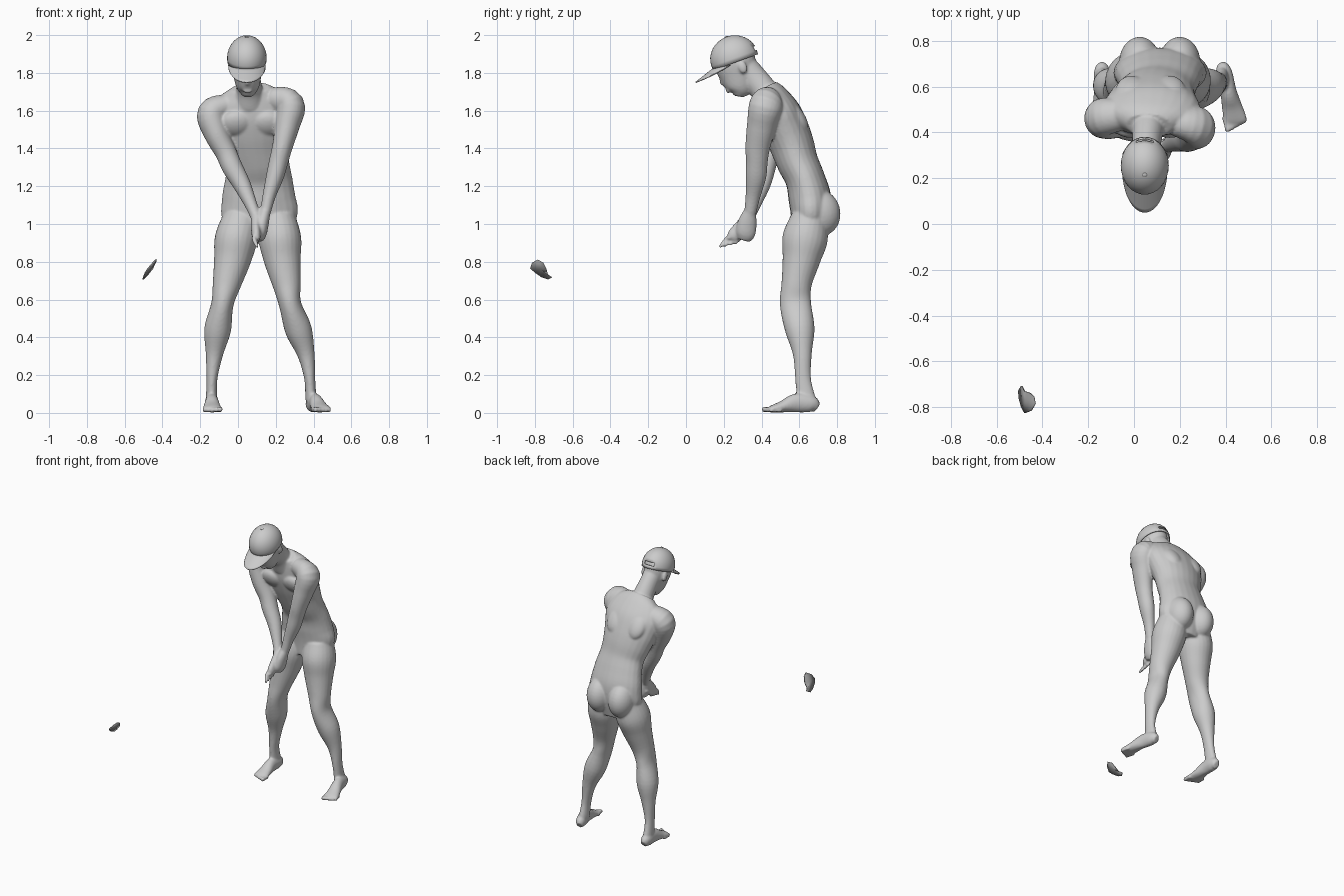
import bpy, bmesh, math
from mathutils import Vector, Matrix

cube = bpy.data.objects.get("Cube")
if cube:
    bpy.data.objects.remove(cube, do_unlink=True)


def make_material(name, value):
    mat = bpy.data.materials.new(name)
    mat.use_nodes = True
    colour = (value, value, value, 1)
    mat.diffuse_color = colour
    mat.node_tree.nodes["Principled BSDF"].inputs["Base Color"].default_value = colour
    return mat


light_grey = make_material("light grey", 0.6)
dark_grey = make_material("dark grey", 0.3)


def resample(stations, steps=5):
    """Catmull-Rom curve through the stations (x, y, z, half width, half depth)."""
    pts = [Vector(s) for s in stations]
    pts = [pts[0] * 2 - pts[1]] + pts + [pts[-1] * 2 - pts[-2]]
    out = []
    for a, b, c, d in zip(pts, pts[1:], pts[2:], pts[3:]):
        for k in range(steps):
            t = k / steps
            out.append((b * 2 + (c - a) * t + (a * 2 - b * 5 + c * 4 - d) * t**2
                        + (b * 3 - a - c * 3 + d) * t**3) / 2)
    return out + [pts[-2]]


def loft(bm, stations, sides=24):
    """Closed tube of elliptical sections standing across the path."""
    path = resample(stations)
    centres = [Vector(p[:3]) for p in path]
    rings = []
    for i, p in enumerate(path):
        tangent = (centres[min(i + 1, len(path) - 1)] - centres[max(i - 1, 0)]).normalized()
        side = Vector((1, 0, 0))
        side = (side - tangent * side.dot(tangent)).normalized()
        depth = tangent.cross(side)
        ring = []
        for k in range(sides):
            a = math.tau * k / sides
            ring.append(bm.verts.new(centres[i] + side * p[3] * math.cos(a)
                                     + depth * p[4] * math.sin(a)))
        rings.append(ring)
    for r, s in zip(rings, rings[1:]):
        for k in range(sides):
            n = (k + 1) % sides
            bm.faces.new((r[k], r[n], s[n], s[k]))
    bm.faces.new(rings[0][::-1])
    bm.faces.new(rings[-1])


def ellipsoid(bm, centre, radii, tilt=0):
    matrix = (Matrix.Translation(centre) @ Matrix.Rotation(math.radians(tilt), 4, "X")
              @ Matrix.Diagonal((*radii, 1)))
    bmesh.ops.create_uvsphere(bm, u_segments=32, v_segments=16, radius=1, matrix=matrix)


def finish(bm, name, material, angle=40):
    bmesh.ops.recalc_face_normals(bm, faces=bm.faces)
    mesh = bpy.data.meshes.new(name)
    bm.to_mesh(mesh)
    bm.free()
    obj = bpy.data.objects.new(name, mesh)
    bpy.context.collection.objects.link(obj)
    mesh.materials.append(material)
    for face in mesh.polygons:
        face.use_smooth = True
    return obj


body = bmesh.new()

# Torso, leaning forward from the hips
loft(body, [(.115, .65, .93, .13, .09), (.115, .66, 1.04, .20, .105),
            (.11, .655, 1.14, .195, .113), (.11, .63, 1.24, .178, .105),
            (.105, .59, 1.33, .165, .11), (.09, .56, 1.42, .18, .118),
            (.08, .53, 1.5, .2, .12), (.075, .495, 1.59, .215, .112),
            (.07, .46, 1.67, .18, .085), (.065, .43, 1.72, .1, .06)])

# Buttocks, chest and shoulder blades
for x in (.025, .2):
    ellipsoid(body, (x, .705, 1.06), (.09, .112, .125), 15)
for x in (-.01, .155):
    ellipsoid(body, (x, .43, 1.53), (.085, .045, .075), 30)
    ellipsoid(body, (x, .58, 1.57), (.07, .045, .1), 35)

# Neck and head
loft(body, [(.062, .45, 1.64, .085, .08), (.06, .41, 1.71, .07, .072),
            (.055, .36, 1.77, .064, .072), (.05, .31, 1.83, .065, .07)])
loft(body, [(.052, .28, 1.675, .025, .025), (.052, .285, 1.715, .056, .07),
            (.05, .275, 1.78, .074, .095), (.047, .26, 1.85, .088, .11),
            (.047, .25, 1.92, .08, .1), (.047, .245, 1.965, .045, .05)])
loft(body, [(.05, .19, 1.79, .008, .01), (.05, .195, 1.755, .014, .018),
            (.05, .205, 1.738, .014, .012)])
ellipsoid(body, (.052, .225, 1.705), (.026, .014, .012), 25)
for side in (-1, 1):
    ellipsoid(body, (.048 + side * .086, .3, 1.83), (.013, .023, .035), 20)

# Arms, both reaching down to a shared grip
loft(body, [(.18, .45, 1.66, .06, .07), (.275, .425, 1.63, .078, .09),
            (.26, .4, 1.52, .066, .078), (.235, .38, 1.41, .054, .066),
            (.215, .375, 1.33, .051, .058), (.195, .37, 1.25, .047, .055),
            (.165, .355, 1.15, .035, .04), (.145, .34, 1.06, .028, .032)])
loft(body, [(-.05, .48, 1.63, .06, .07), (-.138, .465, 1.585, .078, .085),
            (-.115, .445, 1.48, .066, .075), (-.065, .435, 1.38, .057, .06),
            (-.03, .42, 1.3, .055, .055), (.02, .4, 1.21, .047, .048),
            (.07, .36, 1.1, .033, .035), (.098, .33, 1.03, .028, .03)])

# Hands: a closed left fist over a right hand with reaching fingers
loft(body, [(.145, .34, 1.07, .028, .032), (.13, .325, 1.01, .034, .05),
            (.12, .315, .95, .032, .052), (.112, .305, .915, .02, .035)])
loft(body, [(.098, .33, 1.04, .028, .03), (.095, .295, .98, .026, .042),
            (.097, .255, .94, .024, .038), (.1, .24, .92, .018, .025)])
for k in range(4):
    y = .185 + k * .027
    z = .885 + k * .006
    loft(body, [(.092, y + .07, z + .065, .012, .014), (.085, y + .03, z + .035, .012, .013),
                (.1, y, z, .01, .01), (.108, y - .008, z - .008, .005, .005)], 12)
loft(body, [(.11, .3, 1.0, .016, .018), (.095, .26, .96, .014, .014),
            (.105, .22, .92, .009, .009)], 12)

# Legs: shared heights and thickness, each with its own sideways path
leg_rows = [(.655, 1.03, .1, .1), (.63, .92, .113, .12), (.61, .81, .098, .1),
            (.585, .68, .075, .08), (.58, .574, .059, .083), (.603, .44, .071, .078),
            (.616, .31, .046, .05), (.62, .18, .029, .042), (.637, .07, .03, .05)]
right_path = [.02, -.01, -.03, -.06, -.083, -.108, -.125, -.138, -.14]
left_path = [.205, .222, .235, .258, .276, .32, .36, .38, .386]
for path in (right_path, left_path):
    loft(body, [(x, *row) for x, row in zip(path, leg_rows)])


# Feet with five toes
def foot(heel, toe, big_toe_side):
    heel, toe = Vector(heel), Vector(toe)
    rows = [(0, .022, .026), (.12, .036, .045), (.4, .036, .05),
            (.65, .045, .031), (.84, .052, .019), (.9, .048, .013)]
    loft(body, [(*heel.lerp(toe, t), h + .002, w, h) for t, w, h in rows])
    for k in range(5):
        spread = big_toe_side * (.043 - k * .0215)
        size = .0165 - .0015 * k
        reach = 1 - .035 * k
        line = []
        for t, scale in ((reach - .2, 1), (reach - .06, .85), (reach, .95), (reach + .03, .6)):
            p = heel.lerp(toe, t)
            line.append((p.x + spread, p.y, size + .002, size * scale * .8, size * scale))
        loft(body, line, 12)


foot((-.14, .695), (-.136, .42), 1)
foot((.385, .695), (.452, .41), -1)

# Fuse the body parts into one soft skin
figure = finish(body, "body", light_grey)
remesh = figure.modifiers.new("skin", "REMESH")
remesh.mode = "VOXEL"
remesh.voxel_size = .007
remesh.use_smooth_shade = True
soften = figure.modifiers.new("soften", "SMOOTH")
soften.factor = .5
soften.iterations = 6

# Cap crown with a rear opening, tipped forward with the head
cap_frame = Matrix.Translation((.047, .255, 1.878)) @ Matrix.Rotation(math.radians(20), 4, "X")
crown = bmesh.new()
ellipsoid(crown, (0, 0, 0), (.105, .128, .12))
low = [v for v in crown.verts if v.co.z < -.025]
bmesh.ops.delete(crown, geom=low, context="VERTS")
slot = []
for f in crown.faces:
    c = f.calc_center_median()
    if c.y > .08 and abs(c.x) < .035 and .005 < c.z < .02:
        slot.append(f)
bmesh.ops.delete(crown, geom=slot, context="FACES")
ellipsoid(crown, (0, 0, .12), (.01, .01, .004))

# Cap brim, curved across and drooping to the front
brim = bmesh.new()
grid = []
for i in range(25):
    u = i / 12 - 1
    a = u * math.radians(75)
    row = []
    for j in range(7):
        reach = j / 6 * .11 * max(math.cos(u * math.pi / 2), 0) ** .6
        x = .103 * math.sin(a)
        row.append(brim.verts.new((x, -.126 * math.cos(a) - reach,
                                   -.012 - .33 * reach - 1.4 * x * x)))
    grid.append(row)
for r, s in zip(grid, grid[1:]):
    for j in range(6):
        brim.faces.new((r[j], s[j], s[j + 1], r[j + 1]))
bmesh.ops.remove_doubles(brim, verts=brim.verts, dist=.0005)

for bm, name in ((crown, "cap_crown"), (brim, "cap_brim")):
    obj = finish(bm, name, light_grey)
    obj.matrix_world = cap_frame
    shell = obj.modifiers.new("cloth", "SOLIDIFY")
    shell.thickness = .006

# Small curved blade floating off to the front right
outline = [(-.825, .765), (-.815, .795), (-.785, .812), (-.755, .795), (-.738, .76),
           (-.73, .73), (-.708, .718), (-.73, .706), (-.765, .718), (-.8, .742)]
blade = bmesh.new()
layers = []
for thickness in (-.004, .004):
    ring = []
    for y, z in outline:
        t = (z - .706) / .106
        x = -.503 + .07 * t + .012 * math.sin(math.pi * t) * (1 if y > -.76 else -1)
        ring.append(blade.verts.new((x + thickness, y, z)))
    layers.append(ring)
    middle = blade.verts.new((-.468 + thickness * 2, -.772, .76))
    for k in range(len(ring)):
        blade.faces.new((middle, ring[k - 1], ring[k]))
for k in range(len(outline)):
    blade.faces.new((layers[0][k - 1], layers[0][k], layers[1][k], layers[1][k - 1]))
finish(blade, "blade", dark_grey)
